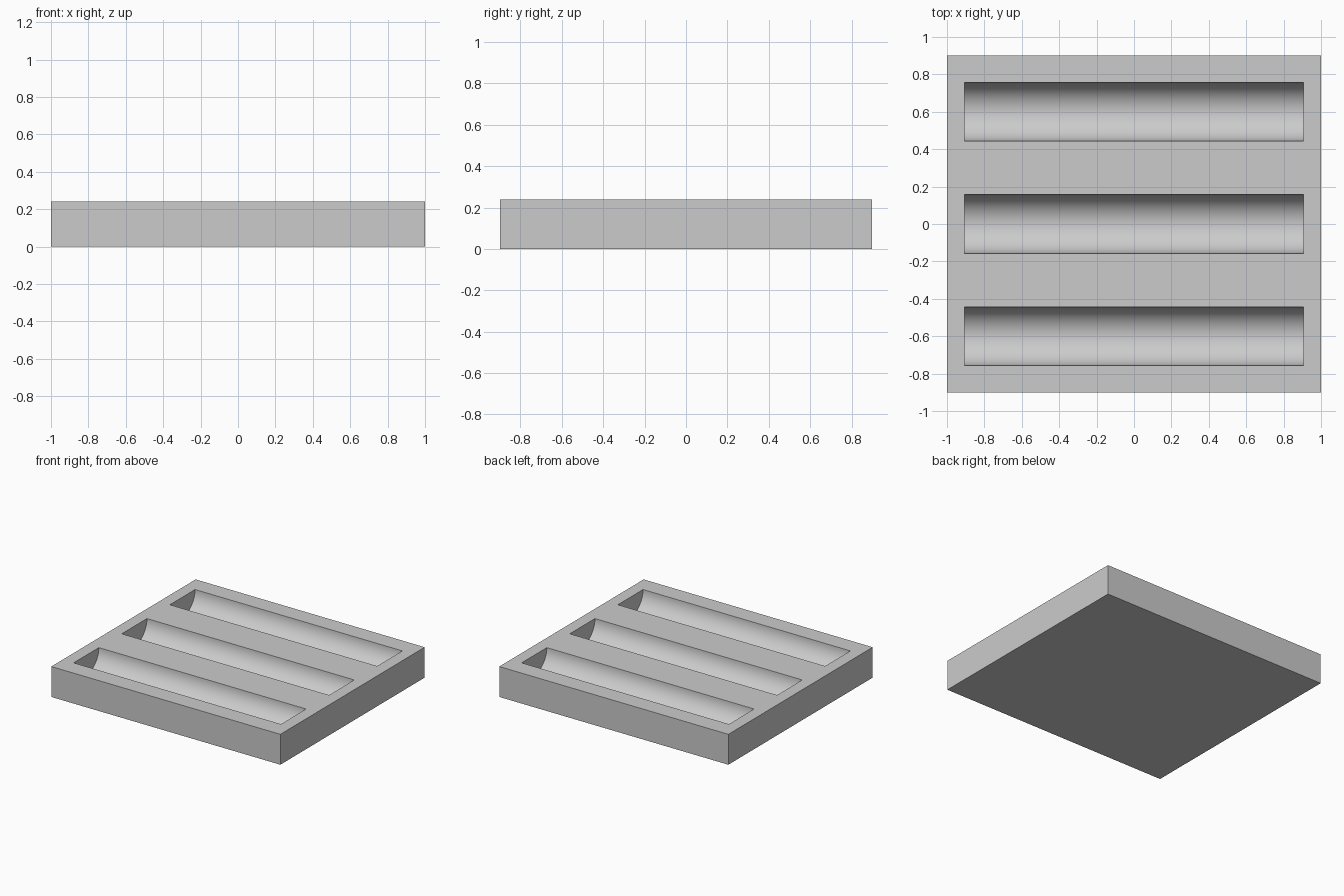
import bpy, bmesh, math

if "Cube" in bpy.data.objects:
    bpy.data.objects.remove(bpy.data.objects["Cube"])

LENGTH, DEPTH, HEIGHT = 2.0, 1.8, 0.24
GROOVE_LEN, RADIUS, SPACING, SEGMENTS = 1.81, 0.157, 0.6, 32


def make_object(name, bm):
    bmesh.ops.recalc_face_normals(bm, faces=bm.faces)
    mesh = bpy.data.meshes.new(name)
    bm.to_mesh(mesh)
    bm.free()
    obj = bpy.data.objects.new(name, mesh)
    bpy.context.collection.objects.link(obj)
    return obj


def add_groove(bm, y):
    """Half-round trough profile, open above the tray top, extruded along x."""
    profile = [(RADIUS, 0.1)]
    for i in range(SEGMENTS + 1):
        a = -math.pi * i / SEGMENTS
        profile.append((RADIUS * math.cos(a), RADIUS * math.sin(a)))
    profile.append((-RADIUS, 0.1))
    verts = [bm.verts.new((-GROOVE_LEN / 2, y + py, HEIGHT + pz)) for py, pz in profile]
    face = bm.faces.new(verts)
    result = bmesh.ops.extrude_face_region(bm, geom=[face], use_keep_orig=True)
    moved = [g for g in result["geom"] if isinstance(g, bmesh.types.BMVert)]
    bmesh.ops.translate(bm, verts=moved, vec=(GROOVE_LEN, 0, 0))


# Tray block
bm = bmesh.new()
bmesh.ops.create_cube(bm, size=1)
bmesh.ops.scale(bm, verts=bm.verts, vec=(LENGTH, DEPTH, HEIGHT))
bmesh.ops.translate(bm, verts=bm.verts, vec=(0, 0, HEIGHT / 2))
tray = make_object("grooved_tray", bm)

# Three groove cutters
bm = bmesh.new()
for row in (-1, 0, 1):
    add_groove(bm, row * SPACING)
cutter = make_object("groove_cutter", bm)
cutter.hide_render = True

# Cut the grooves, then drop the helper
mod = tray.modifiers.new("grooves", "BOOLEAN")
mod.operation = "DIFFERENCE"
mod.solver = "EXACT"
mod.object = cutter
bpy.context.view_layer.objects.active = tray
tray.select_set(True)
bpy.ops.object.modifier_apply(modifier=mod.name)
bpy.data.objects.remove(cutter)

# Smooth troughs with crisp edges
bpy.ops.object.shade_smooth_by_angle(angle=math.radians(30))
